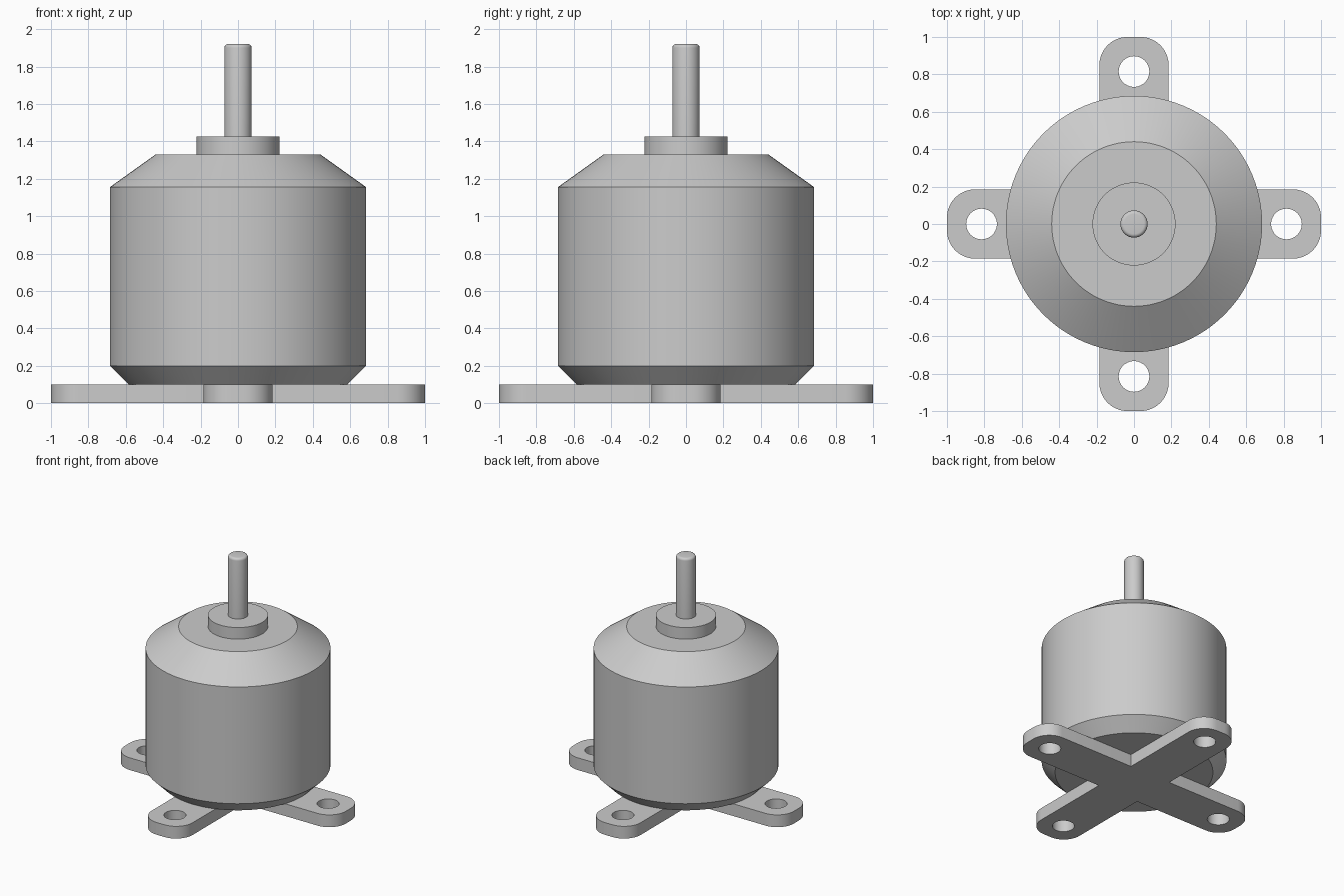
import bpy, bmesh, math
from mathutils import Matrix, Vector

default = bpy.data.objects.get("Cube")
if default:
    bpy.data.objects.remove(default, do_unlink=True)

GREY = (0.6, 0.6, 0.6, 1.0)
metal = bpy.data.materials.new("grey_metal")
metal.use_nodes = True
metal.diffuse_color = GREY
metal.node_tree.nodes["Principled BSDF"].inputs["Base Color"].default_value = GREY


def finish(name, bm):
    """Turn a bmesh into a smooth-shaded object with sharp edges kept."""
    bmesh.ops.remove_doubles(bm, verts=bm.verts, dist=1e-5)
    bmesh.ops.recalc_face_normals(bm, faces=bm.faces)
    mesh = bpy.data.meshes.new(name)
    bm.to_mesh(mesh)
    bm.free()
    mesh.materials.append(metal)
    obj = bpy.data.objects.new(name, mesh)
    bpy.context.collection.objects.link(obj)
    bpy.ops.object.select_all(action="DESELECT")
    obj.select_set(True)
    bpy.context.view_layer.objects.active = obj
    bpy.ops.object.shade_smooth_by_angle(angle=math.radians(25))
    return obj


def lathe(name, profile, sides=96):
    """Revolve (radius, height) points about z and cap both ends."""
    bm = bmesh.new()
    rings = [[bm.verts.new((r * math.cos(i * math.tau / sides),
                            r * math.sin(i * math.tau / sides), z))
              for i in range(sides)] for r, z in profile]
    for low, high in zip(rings, rings[1:]):
        for i in range(sides):
            j = (i + 1) % sides
            bm.faces.new((low[i], low[j], high[j], high[i]))
    bm.faces.new(rings[0][::-1])
    bm.faces.new(rings[-1])
    return finish(name, bm)


def arc(cx, cy, r, start, end, steps):
    return [Vector((cx + r * math.cos(start + (end - start) * i / steps),
                    cy + r * math.sin(start + (end - start) * i / steps), 0))
            for i in range(steps + 1)]


# Mounting cross: rounded arms with a screw hole in each
HALF, CORNER, THICK, HOLE_AT, HOLE_R = 0.185, 0.15, 0.1, 0.815, 0.082
inner = HALF - CORNER
arm = arc(1 - CORNER, -inner, CORNER, -math.pi / 2, 0, 10)
arm += arc(1 - CORNER, inner, CORNER, 0, math.pi / 2, 10)
arm.append(Vector((HALF, HALF, 0)))
hole = arc(HOLE_AT, 0, HOLE_R, 0, math.tau, 40)[:-1]

outline, loops = [], []
for k in range(4):
    turn = Matrix.Rotation(k * math.pi / 2, 3, "Z")
    outline += [turn @ p for p in arm]
    loops.append([turn @ p for p in hole])
loops.append(outline)

curve = bpy.data.curves.new("cross_outline", "CURVE")
curve.dimensions = "2D"
curve.fill_mode = "BOTH"
curve.extrude = THICK / 2
for points in loops:
    spline = curve.splines.new("POLY")
    spline.points.add(len(points) - 1)
    spline.use_cyclic_u = True
    for target, p in zip(spline.points, points):
        target.co = (p.x, p.y, 0, 1)
helper = bpy.data.objects.new("cross_outline", curve)
bpy.context.collection.objects.link(helper)
bpy.context.view_layer.update()
bm = bmesh.new()
bm.from_mesh(helper.to_mesh())
helper.to_mesh_clear()
bpy.data.objects.remove(helper, do_unlink=True)
bmesh.ops.translate(bm, verts=bm.verts, vec=(0, 0, THICK / 2))
finish("mounting_cross", bm)

# Motor can with a lower chamfer and a sloped shoulder
lathe("motor_can", [(0.585, 0.1), (0.685, 0.2), (0.685, 1.155), (0.44, 1.33)])

# Bearing collar
lathe("bearing_collar", [(0.222, 1.32), (0.222, 1.425)], 64)

# Drive shaft with a rounded tip
SHAFT_R, TOP, ROUND = 0.073, 1.92, 0.02
tip = [(p.x, p.y) for p in arc(SHAFT_R - ROUND, TOP - ROUND, ROUND, 0, math.pi / 2, 5)]
lathe("drive_shaft", [(SHAFT_R, 1.4)] + tip, 48)
